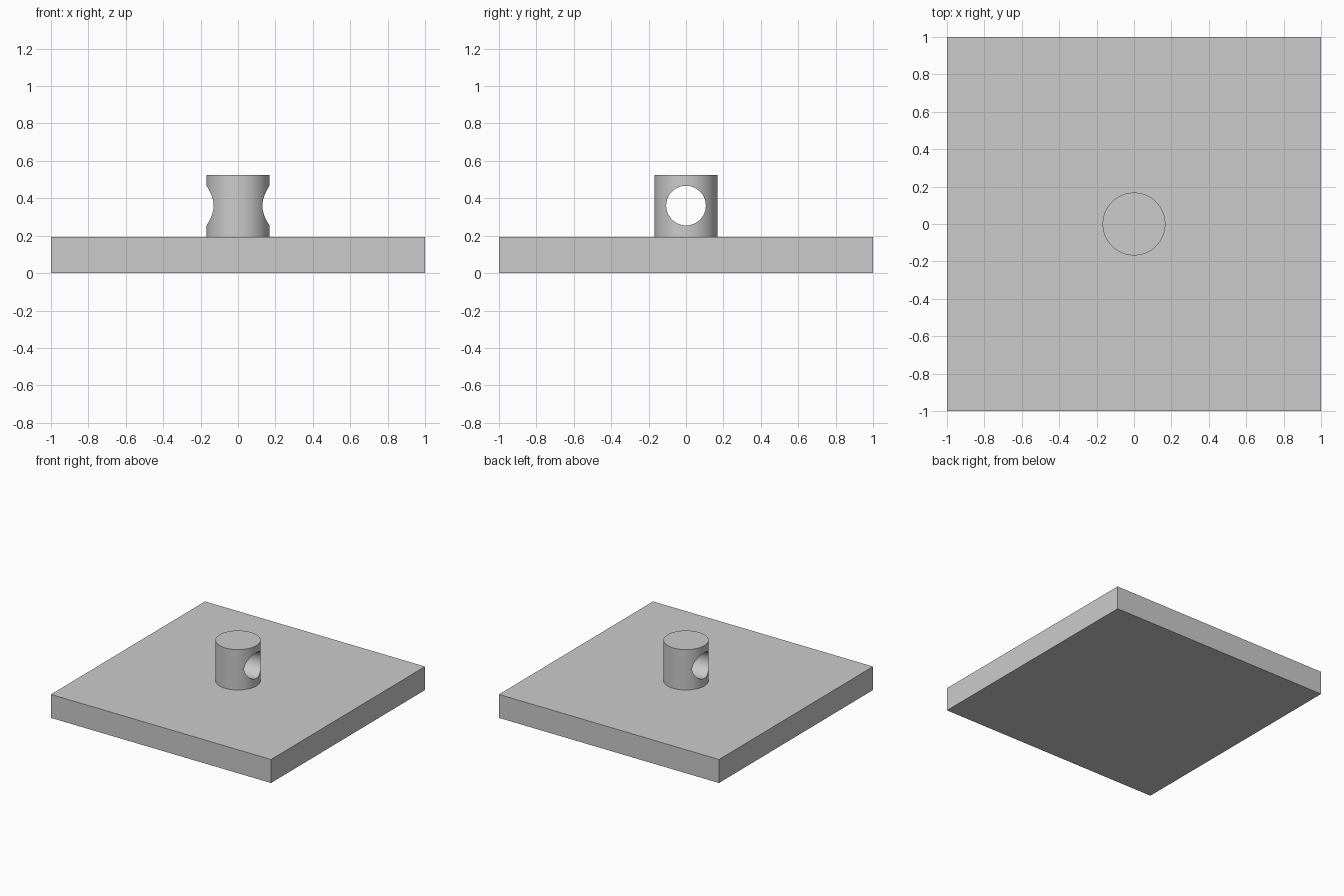
import bpy
import math

cube = bpy.data.objects.get("Cube")
if cube:
    bpy.data.objects.remove(cube, do_unlink=True)

PLATE_H = 0.193
POST_R, POST_TOP = 0.168, 0.525
HOLE_R, HOLE_Z = 0.106, 0.361

grey = bpy.data.materials.new("plain grey")
grey.use_nodes = True
grey.diffuse_color = (0.6, 0.6, 0.6, 1)
grey.node_tree.nodes["Principled BSDF"].inputs["Base Color"].default_value = (0.6, 0.6, 0.6, 1)


def cylinder(name, radius, depth, z, rotation=(0, 0, 0)):
    bpy.ops.mesh.primitive_cylinder_add(vertices=96, radius=radius, depth=depth,
                                        location=(0, 0, z), rotation=rotation)
    obj = bpy.context.object
    obj.name = name
    obj.data.materials.append(grey)
    return obj


# Square base plate
bpy.ops.mesh.primitive_cube_add(size=1, location=(0, 0, PLATE_H / 2))
plate = bpy.context.object
plate.name = "base_plate"
plate.scale = (2, 2, PLATE_H)
bpy.ops.object.transform_apply(location=False, rotation=False, scale=True)
plate.data.materials.append(grey)

# Cutter for the sideways hole through the post
cutter = cylinder("hole_cutter", HOLE_R, 1, HOLE_Z, (0, math.pi / 2, 0))
cutter.hide_render = True

# Round post standing on the plate
post = cylinder("post", POST_R, POST_TOP - PLATE_H, (POST_TOP + PLATE_H) / 2)
cut = post.modifiers.new("cross_hole", 'BOOLEAN')
cut.operation = 'DIFFERENCE'
cut.solver = 'EXACT'
cut.object = cutter
bpy.ops.object.modifier_apply(modifier=cut.name)
bpy.data.objects.remove(cutter, do_unlink=True)
bpy.ops.object.shade_smooth_by_angle(angle=math.radians(30))
